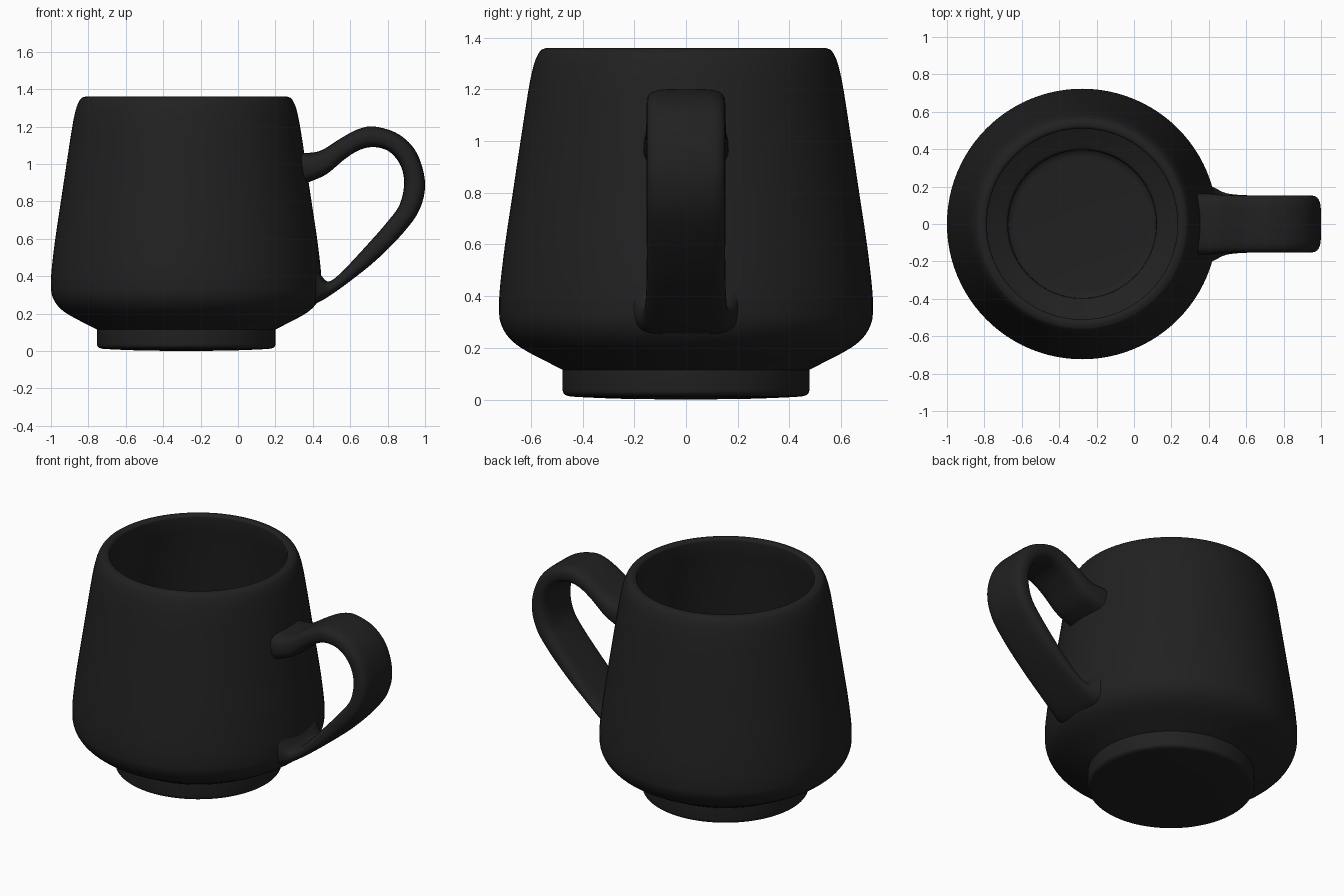
import bpy, bmesh, math
from mathutils import Vector

if "Cube" in bpy.data.objects:
    bpy.data.objects.remove(bpy.data.objects["Cube"])

CX = -0.277  # axis of the cup


def spline(pts, n=5):
    """Smooth curve through points of any dimension."""
    p = [Vector(q) for q in pts]
    p = [2 * p[0] - p[1]] + p + [2 * p[-1] - p[-2]]
    out = []
    for i in range(1, len(p) - 2):
        a, b, c, d = p[i - 1:i + 3]
        for k in range(n):
            t = k / n
            out.append(0.5 * (2 * b + (c - a) * t + (2 * a - 5 * b + 4 * c - d) * t * t
                              + (3 * b - a - 3 * c + d) * t ** 3))
    return out + [p[-2]]


def finish(bm, name, mat):
    bmesh.ops.recalc_face_normals(bm, faces=bm.faces)
    me = bpy.data.meshes.new(name)
    bm.to_mesh(me)
    bm.free()
    ob = bpy.data.objects.new(name, me)
    bpy.context.collection.objects.link(ob)
    me.materials.append(mat)
    bpy.ops.object.select_all(action='DESELECT')
    ob.select_set(True)
    bpy.context.view_layer.objects.active = ob
    bpy.ops.object.shade_smooth_by_angle(angle=math.radians(40))
    return ob


def skin(bm, rings):
    """Join successive closed rings with quads and cap both ends."""
    rings = [[bm.verts.new(v) for v in r] for r in rings]
    n = len(rings[0])
    for a, b in zip(rings, rings[1:]):
        for i in range(n):
            j = (i + 1) % n
            bm.faces.new((a[i], a[j], b[j], b[i]))
    bm.faces.new(rings[0])
    bm.faces.new(rings[-1])


black = bpy.data.materials.new("black_glaze")
black.diffuse_color = (0.015, 0.015, 0.015, 1)
black.use_nodes = True
black.node_tree.nodes["Principled BSDF"].inputs["Base Color"].default_value = black.diffuse_color

# Cup: (radius, height) from under the foot, up the outside, over the rim, down the inside
foot = [(0.02, 0.0), (0.25, 0.003), (0.42, 0.01), (0.46, 0.015), (0.474, 0.025), (0.478, 0.04)]
outer = [(0.478, 0.115), (0.53, 0.142), (0.60, 0.178), (0.655, 0.212), (0.695, 0.252),
         (0.718, 0.30), (0.723, 0.35), (0.72, 0.43), (0.70, 0.6), (0.67, 0.8), (0.64, 1.0),
         (0.609, 1.2), (0.59, 1.29), (0.575, 1.33), (0.56, 1.352), (0.54, 1.36)]
inner = [(0.522, 1.36), (0.513, 1.353), (0.51, 1.34), (0.515, 1.28), (0.533, 1.18),
         (0.563, 1.0), (0.593, 0.8), (0.622, 0.6), (0.642, 0.42), (0.641, 0.34),
         (0.62, 0.295), (0.56, 0.248), (0.47, 0.20), (0.41, 0.172), (0.398, 0.16)]
well = [(0.396, 0.10), (0.385, 0.088), (0.36, 0.084), (0.02, 0.082)]
profile = spline(foot, 3) + spline(outer) + spline(inner) + well
SEG = 96
bm = bmesh.new()
skin(bm, [[(CX + r * math.cos(2 * math.pi * i / SEG), r * math.sin(2 * math.pi * i / SEG), z)
           for i in range(SEG)] for r, z in profile])
finish(bm, "cup", black)

# Handle stations: outer edge x, z, inner edge x, z, half width
stations = [
    (0.32, 1.06, 0.34, 0.89, 0.165), (0.385, 1.06, 0.41, 0.915, 0.163),
    (0.45, 1.075, 0.48, 0.95, 0.157), (0.55, 1.137, 0.57, 1.025, 0.153),
    (0.64, 1.185, 0.65, 1.075, 0.152), (0.73, 1.20, 0.73, 1.09, 0.152),
    (0.86, 1.158, 0.81, 1.065, 0.152), (0.955, 1.06, 0.87, 0.99, 0.152),
    (1.0, 0.90, 0.888, 0.895, 0.152), (0.97, 0.755, 0.865, 0.785, 0.152),
    (0.88, 0.628, 0.80, 0.692, 0.152), (0.74, 0.487, 0.675, 0.55, 0.152),
    (0.60, 0.374, 0.55, 0.418, 0.155), (0.50, 0.302, 0.485, 0.372, 0.165),
    (0.43, 0.26, 0.445, 0.405, 0.19), (0.375, 0.243, 0.405, 0.48, 0.215)]


def section(s, n=32):
    """Rounded strap cross-section between the outer and inner edge."""
    ox, oz, ix, iz, w = s
    ring = []
    for i in range(n):
        a = 2 * math.pi * i / n
        c, d = math.cos(a), math.sin(a)
        u = math.copysign(abs(c) ** 0.75, c)   # across the strap thickness
        v = math.copysign(abs(d) ** 0.42, d)   # across the strap width
        ring.append(((ox + ix) / 2 + u * (ox - ix) / 2, v * w,
                     (oz + iz) / 2 + u * (oz - iz) / 2))
    return ring


bm = bmesh.new()
skin(bm, [section(s) for s in spline(stations, 6)])
finish(bm, "handle", black)
